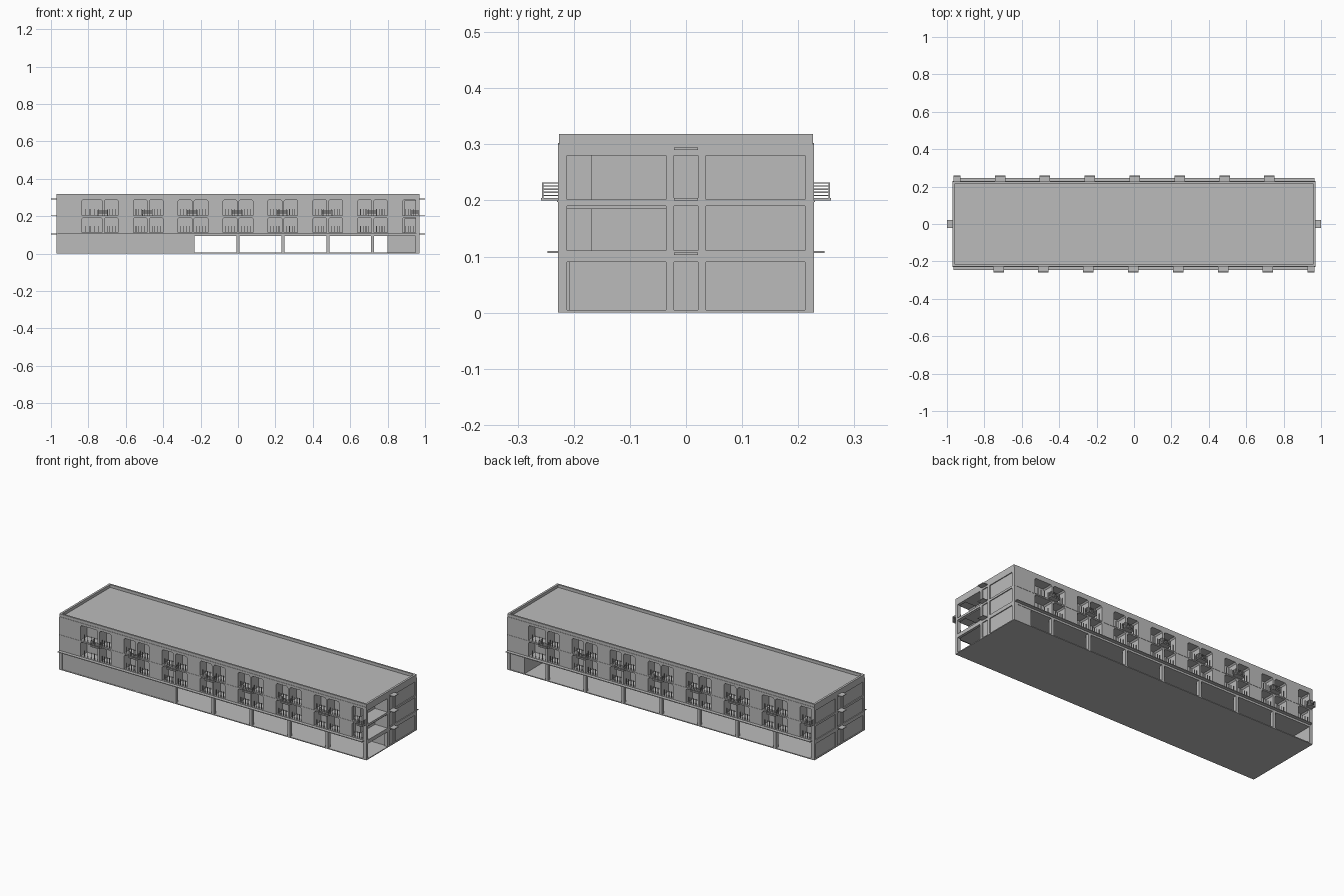
import bpy, bmesh
from mathutils import Matrix

cube = bpy.data.objects.get("Cube")
if cube:
    bpy.data.objects.remove(cube, do_unlink=True)

grey = bpy.data.materials.new("concrete grey")
grey.use_nodes = True
colour = (0.5, 0.5, 0.5, 1)
grey.diffuse_color = colour
grey.node_tree.nodes["Principled BSDF"].inputs["Base Color"].default_value = colour


def box(bm, x0, x1, y0, y1, z0, z1):
    m = Matrix.Translation(((x0 + x1) / 2, (y0 + y1) / 2, (z0 + z1) / 2))
    m = m @ Matrix.Diagonal((abs(x1 - x0), abs(y1 - y0), abs(z1 - z0), 1))
    bmesh.ops.create_cube(bm, size=1, matrix=m)


def turned(bm, s, x0, x1, y0, y1, z0, z1):
    """Box on the front (s=1) or turned half round to the back (s=-1)."""
    box(bm, x0 * s, x1 * s, y0 * s, y1 * s, z0, z1)


def finish(bm, name):
    bmesh.ops.recalc_face_normals(bm, faces=bm.faces)
    mesh = bpy.data.meshes.new(name)
    bm.to_mesh(mesh)
    bm.free()
    mesh.materials.append(grey)
    ob = bpy.data.objects.new(name, mesh)
    bpy.context.collection.objects.link(ob)
    return ob


def part(name, boxes):
    bm = bmesh.new()
    for b in boxes:
        box(bm, *b)
    return finish(bm, name)


def arched_cutter(bm, s, x0, x1, z0, z1):
    """Window cutter with clipped upper corners."""
    c = 0.007
    outline = [(x0, z0), (x1, z0), (x1, z1 - c), (x1 - c, z1), (x0 + c, z1), (x0, z1 - c)]
    face = bm.faces.new([bm.verts.new((x * s, -DEEP * s, z)) for x, z in outline])
    out = bmesh.ops.extrude_face_region(bm, geom=[face])["geom"]
    verts = [v for v in out if isinstance(v, bmesh.types.BMVert)]
    bmesh.ops.translate(bm, verts=verts, vec=(0, -0.08 * s, 0))


# Main dimensions
X, Y, DEEP, PITCH = 0.965, 0.228, 0.168, 0.24
FLOORS = [(0.112, 0.193), (0.203, 0.288)]
windows = []
for i in range(-3, 5):
    c = i * PITCH
    windows.append((c - (0.115 if i == -3 else 0.08), c - 0.006))
    if i < 4:
        windows.append((c + 0.006, c + 0.079))

# Upper storeys with recessed windows and an open corner
upper = part("upper_storeys", [(-X, X, -Y, Y, 0.095, 0.302)])
bm = bmesh.new()
for s in (1, -1):
    for x0, x1 in windows:
        for z0, z1 in FLOORS:
            arched_cutter(bm, s, x0, min(x1, 0.955), z0, z1)
window_cutter = finish(bm, "window_cutter")
corner_cutter = part("corner_cutter", [(0.86, 1.02, -0.212, -0.036, z0 - 0.001, z1 - 0.008)
                                       for z0, z1 in FLOORS])
cutters = [window_cutter, corner_cutter]
for cutter in cutters:
    cutter.hide_render = True
    mod = upper.modifiers.new("cut", "BOOLEAN")
    mod.operation = "DIFFERENCE"
    mod.solver = "EXACT"
    mod.object = cutter
graph = bpy.context.evaluated_depsgraph_get()
solid = bpy.data.meshes.new_from_object(upper.evaluated_get(graph))
upper.modifiers.clear()
upper.data = solid
for cutter in cutters:
    bpy.data.objects.remove(cutter, do_unlink=True)

part("corner_partitions", [(0.858, 0.89, -DEEP, -0.034, z0 - 0.002, z1 - 0.006)
                           for z0, z1 in FLOORS])

# Parapet around the flat roof
part("parapet", [(sx * 0.97, sx * 0.958, -0.226, 0.226, 0.298, 0.318) for sx in (1, -1)]
     + [(-0.97, 0.97, sy * 0.226, sy * 0.216, 0.298, 0.318) for sy in (1, -1)])

# Ground storey
part("ground_slab", [(-0.97, 0.97, -Y, Y, 0, 0.005)])
part("front_ground_wall", [(-X, -0.235, -0.226, -0.21, 0, 0.096)])
part("left_end_ground_wall", [(0.95, X, -0.036, 0.226, 0, 0.096)])
part("right_end_ground_wall", [(-X, -0.95, -0.226, 0.226, 0, 0.096)])
part("ground_core", [(0.86, 0.955, -0.03, 0.226, 0, 0.096),
                     (0.80, 0.862, -0.03, 0.036, 0, 0.096)])
part("ground_posts", [(i * PITCH - 0.008, i * PITCH + 0.008, sy * Y, sy * 0.208, 0, 0.096)
                      for i in range(-3, 4) for sy in (1, -1)])

# End wall relief: columns, floor bands
columns = [(-0.228, -0.212), (-0.036, -0.021), (0.021, 0.036), (0.212, 0.228)]
bands = [(0.09, 0.111), (0.19, 0.202), (0.28, 0.3)]
for sx, side in ((1, "left"), (-1, "right")):
    part(side + "_end_columns", [(sx * 0.95, sx * 0.97, y0, y1, 0, 0.3) for y0, y1 in columns])
    part(side + "_end_bands", [(sx * 0.955, sx * 0.97, -Y, Y, z0, z1) for z0, z1 in bands])
    part(side + "_end_canopies", [(sx * 0.96, sx * 1.0, -0.021, 0.021, z, z + 0.004)
                                  for z in (0.103, 0.2, 0.29)])

# Ledges, window bars and balconies on both long sides
for s, side in ((1, "front"), (-1, "back")):
    bm = bmesh.new()
    turned(bm, s, -0.965, 0.955, -0.247, -0.22, 0.106, 0.11)
    finish(bm, side + "_ledge")

    bm = bmesh.new()
    turned(bm, s, -0.97, 0.97, -0.2295, -0.22, 0.197, 0.2)
    finish(bm, side + "_floor_line")

    bm = bmesh.new()
    for x0, x1 in windows:
        for z0, z1 in FLOORS:
            for k in range(1, 5):
                x = x0 + (x1 - x0) * k / 5
                turned(bm, s, x - 0.0015, x + 0.0015, -0.226, -0.222, z0 - 0.002, z0 + 0.036)
    finish(bm, side + "_window_bars")

    bm = bmesh.new()
    for i in range(-3, 5):
        c = i * PITCH - 0.004
        a, b = c - 0.028, min(c + 0.028, 0.965)
        turned(bm, s, a, b, -0.258, -0.225, 0.2, 0.204)
        for k in range(5):
            z = 0.208 + k * 0.0055
            turned(bm, s, a, b, -0.256, -0.254, z, z + 0.002)
            for x in (a, b - 0.002):
                turned(bm, s, x, x + 0.002, -0.256, -0.226, z, z + 0.002)
        for x in (a, b - 0.003):
            turned(bm, s, x, x + 0.003, -0.257, -0.254, 0.203, 0.232)
    finish(bm, side + "_balconies")
